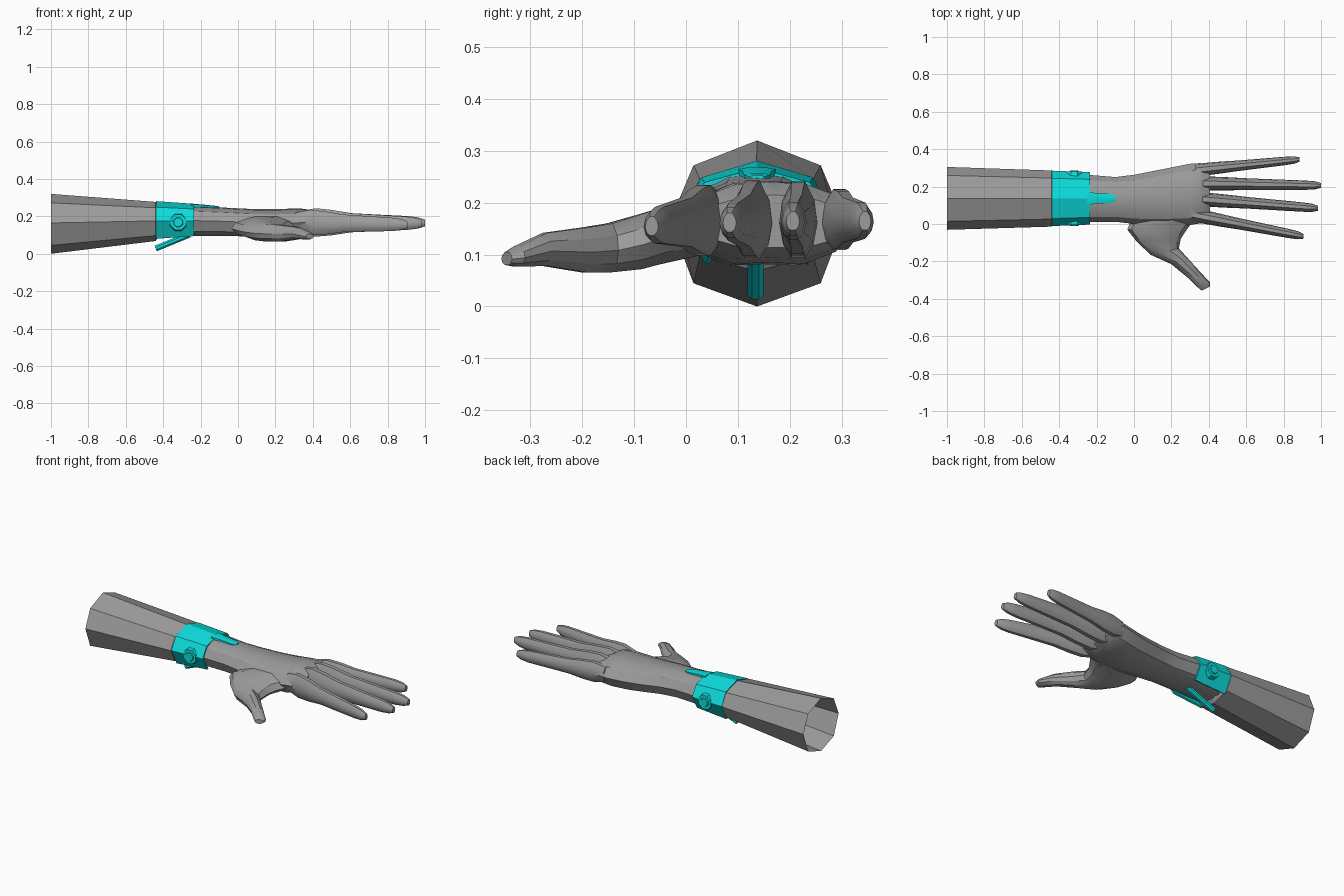
import bpy, bmesh, math
from mathutils import Vector

if "Cube" in bpy.data.objects:
    bpy.data.objects.remove(bpy.data.objects["Cube"])

CY = 0.137  # centre line of the arm


def material(name, rgb):
    m = bpy.data.materials.new(name)
    m.diffuse_color = (*rgb, 1.0)
    m.use_nodes = True
    m.node_tree.nodes["Principled BSDF"].inputs["Base Color"].default_value = m.diffuse_color
    return m


GREY = material("grey", (0.33, 0.33, 0.33))
CYAN = material("cyan", (0.004, 0.72, 0.72))

OCT = [(0, 1), (.73, .7), (1, .03), (.73, -.72), (0, -1), (-.73, -.72), (-1, .03), (-.73, .7)]
PALM = [(0, 1), (.42, .94), (.78, .66), (1, .05), (.8, -.66), (.42, -.95),
        (0, -.92), (-.42, -.95), (-.8, -.66), (-1, .05), (-.78, .66), (-.42, .94)]
DIGIT = [(.35, 1), (.85, .5), (1, -.1), (.8, -.65), (.35, -1),
         (-.35, -1), (-.8, -.65), (-1, -.1), (-.85, .5), (-.35, 1)]


def loft(name, rings, mat, start=True, end=True, closed=True):
    """Skin a list of equal point rings."""
    bm = bmesh.new()
    rows = [[bm.verts.new(p) for p in r] for r in rings]
    n = len(rows[0])
    for a, b in zip(rows, rows[1:]):
        for i in range(n if closed else n - 1):
            j = (i + 1) % n
            bm.faces.new((a[i], a[j], b[j], b[i]))
    if start:
        bm.faces.new(rows[0])
    if end:
        bm.faces.new(rows[-1])
    bmesh.ops.recalc_face_normals(bm, faces=bm.faces)
    me = bpy.data.meshes.new(name)
    bm.to_mesh(me)
    bm.free()
    me.materials.append(mat)
    ob = bpy.data.objects.new(name, me)
    bpy.context.collection.objects.link(ob)
    return ob


def section(x, y0, y1, z0, z1, shape):
    """Cross-section facing x that fills the given y and z range."""
    yc, zc, w, h = (y0 + y1) / 2, (z0 + z1) / 2, (y1 - y0) / 2, (z1 - z0) / 2
    return [Vector((x, yc + u * w, zc + v * h)) for u, v in shape]


def apply_mod(ob, mod):
    bpy.context.view_layer.objects.active = ob
    bpy.ops.object.modifier_apply(modifier=mod.name)


# Forearm: open sleeve tapering to the wrist, with a small inward rim
loft("forearm", [section(-1, -.031, .305, 0, .32, OCT),
                 section(-.44, -.014, .286, .068, .277, OCT),
                 section(-.425, .005, .268, .09, .262, OCT)], GREY, False, False)

# Palm and wrist
palm_rows = [(-.43, .007, .266, .092, .262), (-.235, .01, .262, .092, .254),
             (-.1, .012, .251, .092, .248), (0, .0, .263, .09, .243),
             (.1, -.006, .283, .082, .238), (.2, -.006, .302, .075, .238),
             (.3, -.005, .322, .078, .242), (.36, .004, .326, .088, .24),
             (.405, .03, .31, .11, .215)]
hand = loft("hand", [section(*r, PALM) for r in palm_rows], GREY)
parts = []

# Fingers: base xy, tip xyz, size factor, knuckle height
STEPS = [(0, .036, .06), (.13, .037, .076), (.26, .035, .068), (.42, .031, .051),
         (.65, .028, .043), (.87, .025, .036), (.95, .022, .029), (1, .013, .018)]
FINGERS = {"index": ((.31, .05), (.905, -.066, .155), .98, .88),
           "middle": ((.33, .135), (.985, .084, .162), 1, 1),
           "ring": ((.33, .218), (1.0, .206, .165), 1, .96),
           "little": ((.33, .288), (.885, .345, .165), .9, .74)}
for name, (base, tip, fat, tall) in FINGERS.items():
    rings = []
    for t, w, h in STEPS:
        x = base[0] + (tip[0] - base[0]) * t
        y = base[1] + (tip[1] - base[1]) * t
        z = .168 + (tip[2] - .168) * t
        w, h = w * fat, h * (tall + (1 - tall) * t)
        rings.append(section(x, y - w, y + w, z - h, z + h, DIGIT))
    parts.append(loft(name + "_finger", rings, GREY))

# Thumb: outer edge xy, inner edge xy, low and high z
thumb_rows = [((-.01, .03), (.33, .035), .1, .2), ((-.036, -.03), (.275, -.04), .085, .195),
              ((.015, -.095), (.25, -.08), .072, .178), ((.09, -.165), (.24, -.13), .066, .16),
              ((.2, -.215), (.285, -.18), .066, .152), ((.285, -.285), (.355, -.258), .078, .142),
              ((.348, -.345), (.405, -.31), .077, .115), ((.362, -.356), (.405, -.335), .08, .105)]
rings = []
for a, b, z0, z1 in thumb_rows:
    a, b = Vector((*a, 0)), Vector((*b, 0))
    mid, half = (a + b) / 2, (b - a) / 2
    rings.append([mid + half * u + Vector((0, 0, (z0 + z1) / 2 + v * (z1 - z0) / 2))
                  for u, v in DIGIT])
parts.append(loft("thumb", rings, GREY))

# Fuse the digits with the palm
for p in parts:
    mod = hand.modifiers.new("fuse", "BOOLEAN")
    mod.operation, mod.solver, mod.object = "UNION", "EXACT", p
    apply_mod(hand, mod)
    bpy.data.objects.remove(p)

# Wrist band: wraps the top and sides, open underneath
BAND = [(.66, -.86), (1, .03), (.73, .7), (0, 1), (-.73, .7), (-1, .03), (-.66, -.86)]
band = loft("wrist_band", [section(-.438, -.006, .28, .068, .276, BAND),
                           section(-.235, .002, .272, .084, .262, BAND)],
            CYAN, False, False, False)
mod = band.modifiers.new("thickness", "SOLIDIFY")
mod.thickness, mod.offset = .01, 0
apply_mod(band, mod)

# Tongue of the band along the back of the hand
TONGUE = [(-1, -1), (-1, .6), (-.5, 1), (.5, 1), (1, .6), (1, -1)]
loft("band_tongue", [section(x, CY - w, CY + w, z - .016, z, TONGUE) for x, w, z in
                     [(-.25, .036, .268), (-.2, .028, .264), (-.125, .025, .257),
                      (-.1, .014, .253)]], CYAN)


def disc(name, y0, y1, r0, r1):
    """Octagonal button facing sideways."""
    ang = [math.pi / 4 * (i + .5) for i in range(8)]
    return loft(name, [[Vector((-.32 + r * math.cos(a), y, .168 + r * math.sin(a)))
                        for a in ang] for y, r in ((y0, r0), (y1, r1))], CYAN)


# Side buttons, one on each side of the band
for side, s in (("front", -1), ("back", 1)):
    disc(side + "_button", CY + s * .115, CY + s * .143, .05, .044)
    disc(side + "_button_hub", CY + s * .138, CY + s * .149, .03, .024)

# Slanted nozzle under the wrist
p0, p1 = Vector((-.44, CY - .003, .028)), Vector((-.26, CY - .003, .102))
up = Vector((-(p1 - p0).z, 0, (p1 - p0).x)).normalized()
side = Vector((0, 1, 0))
loft("nozzle", [[p + (up * math.sin(a) + side * math.cos(a)) * .017
                 for a in [math.pi / 4 * (i + .5) for i in range(8)]] for p in (p0, p1)], CYAN)

# Smooth shading that keeps hard edges
bpy.ops.object.select_all(action="DESELECT")
for ob in bpy.context.scene.objects:
    ob.select_set(True)
bpy.context.view_layer.objects.active = hand
bpy.ops.object.shade_smooth_by_angle(angle=math.radians(30))
